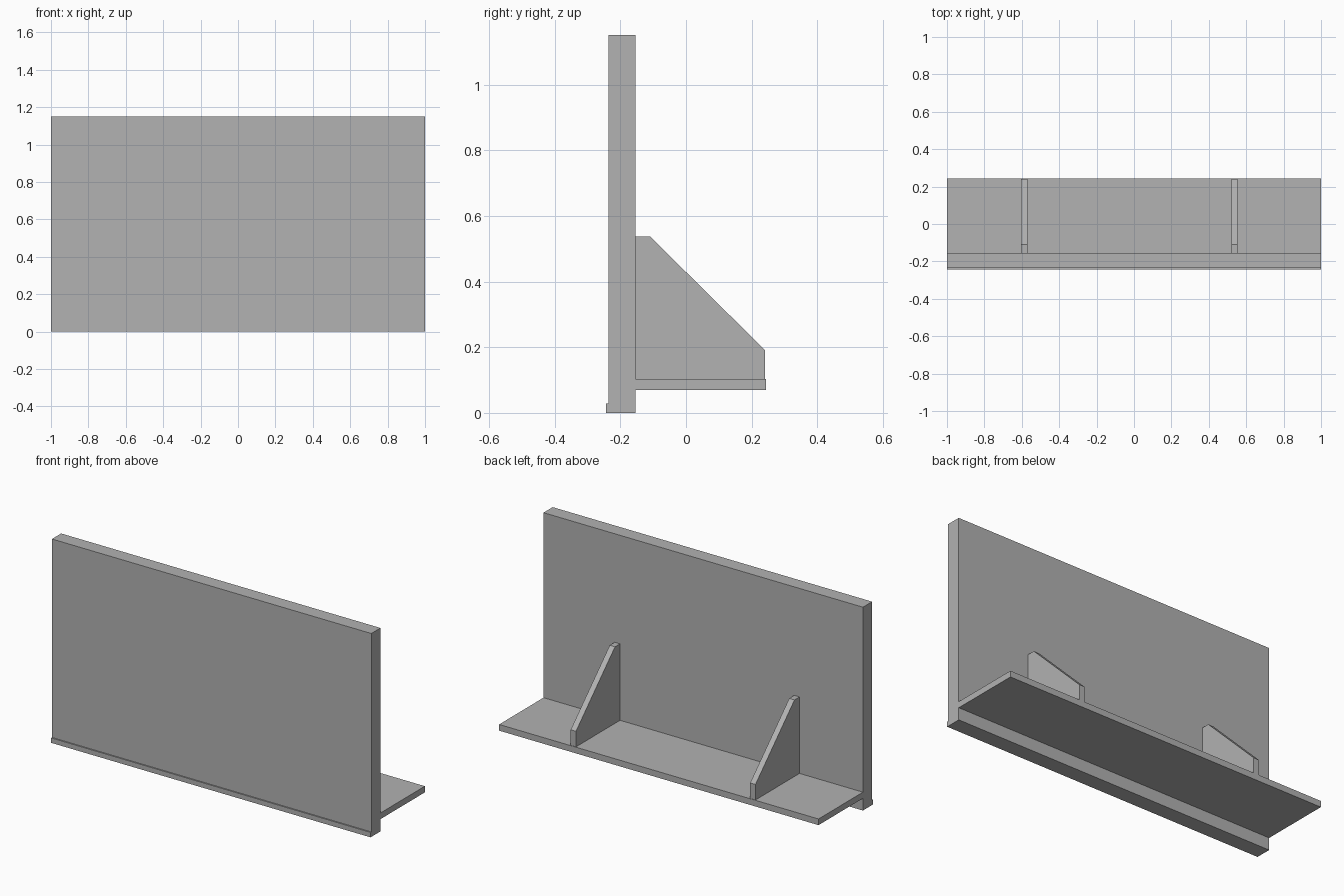
import bpy
import bmesh

if "Cube" in bpy.data.objects:
    bpy.data.objects.remove(bpy.data.objects["Cube"], do_unlink=True)

GREY = (0.445, 0.445, 0.445, 1.0)
grey = bpy.data.materials.new("plain grey")
grey.use_nodes = True
grey.diffuse_color = GREY
grey.node_tree.nodes["Principled BSDF"].inputs["Base Color"].default_value = GREY


def extrude_profile(name, profile, x0, x1):
    """Extrude a closed (y, z) profile along x."""
    bm = bmesh.new()
    face = bm.faces.new([bm.verts.new((x0, y, z)) for y, z in profile])
    result = bmesh.ops.extrude_face_region(bm, geom=[face])
    moved = [v for v in result["geom"] if isinstance(v, bmesh.types.BMVert)]
    bmesh.ops.translate(bm, verts=moved, vec=(x1 - x0, 0, 0))
    bmesh.ops.recalc_face_normals(bm, faces=bm.faces)
    mesh = bpy.data.meshes.new(name)
    bm.to_mesh(mesh)
    bm.free()
    mesh.materials.append(grey)
    obj = bpy.data.objects.new(name, mesh)
    bpy.context.collection.objects.link(obj)
    return obj


FRONT, LIP, BACK, EDGE = -0.236, -0.243, -0.154, 0.243
SHELF_LOW, SHELF_TOP, HEIGHT, LIP_TOP = 0.069, 0.104, 1.151, 0.028

# Upright panel with a small lip along its bottom front edge
extrude_profile("upright_panel", [
    (LIP, 0), (BACK, 0), (BACK, HEIGHT), (FRONT, HEIGHT),
    (FRONT, LIP_TOP), (LIP, LIP_TOP)], -1, 1)

# Rear shelf
extrude_profile("rear_shelf", [
    (BACK, SHELF_LOW), (EDGE, SHELF_LOW),
    (EDGE, SHELF_TOP), (BACK, SHELF_TOP)], -1, 1)

# Two gusset braces between the shelf and the panel
gusset = [(BACK, SHELF_TOP), (0.24, SHELF_TOP), (0.24, 0.192),
          (-0.109, 0.537), (BACK, 0.537)]
for name, x in (("right_gusset", -0.603), ("left_gusset", 0.521)):
    extrude_profile(name, gusset, x, x + 0.033)
